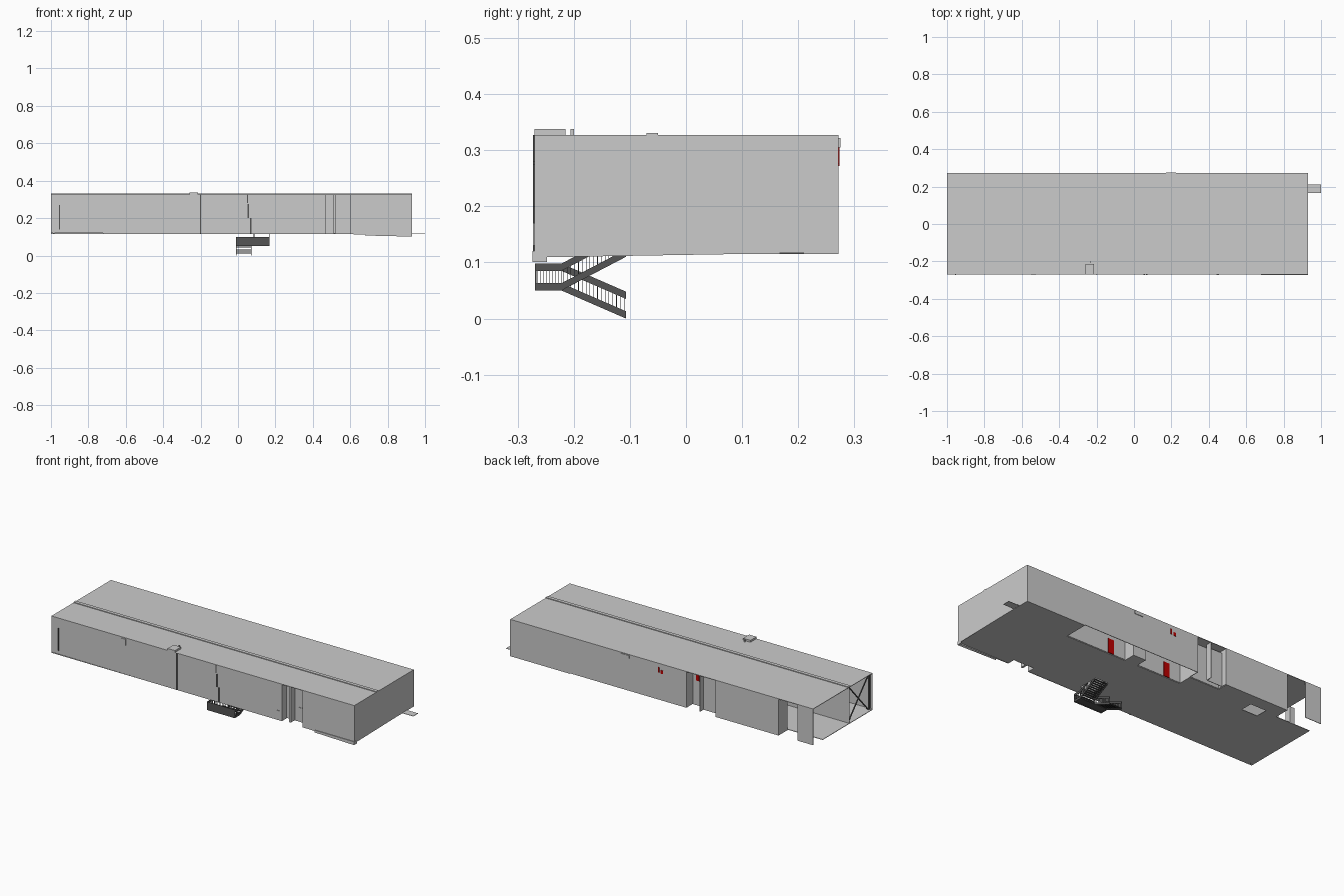
import bpy, bmesh
from mathutils import Vector

if "Cube" in bpy.data.objects:
    bpy.data.objects.remove(bpy.data.objects["Cube"])


def material(name, col):
    m = bpy.data.materials.new(name)
    m.diffuse_color = (*col, 1)
    m.use_nodes = True
    m.node_tree.nodes["Principled BSDF"].inputs["Base Color"].default_value = m.diffuse_color
    return m


RED = material("red", (0.5, 0.0, 0.0))
DARK = material("dark_metal", (0.09, 0.09, 0.09))


def finish(name, bm, mat=None):
    bmesh.ops.recalc_face_normals(bm, faces=bm.faces)
    me = bpy.data.meshes.new(name)
    bm.to_mesh(me)
    bm.free()
    ob = bpy.data.objects.new(name, me)
    if mat:
        me.materials.append(mat)
    bpy.context.collection.objects.link(ob)
    return ob


def add_box(bm, x0, x1, y0, y1, z0, z1):
    vs = bmesh.ops.create_cube(bm, size=1)["verts"]
    for v in vs:
        v.co = Vector(((x0 + x1) / 2 + v.co.x * (x1 - x0),
                       (y0 + y1) / 2 + v.co.y * (y1 - y0),
                       (z0 + z1) / 2 + v.co.z * (z1 - z0)))


def box(name, *dims, mat=None):
    bm = bmesh.new()
    add_box(bm, *dims)
    return finish(name, bm, mat)


def add_prism(bm, pts, axis, a, b):
    """Extrude a profile in xz (axis 'y') or yz (axis 'x') from a to b."""
    place = (lambda p, d: (p[0], d, p[1])) if axis == "y" else (lambda p, d: (d, p[0], p[1]))
    face = bm.faces.new([bm.verts.new(place(p, a)) for p in pts])
    new = bmesh.ops.extrude_face_region(bm, geom=[face])["geom"]
    off = Vector((0, b - a, 0)) if axis == "y" else Vector((b - a, 0, 0))
    for v in new:
        if isinstance(v, bmesh.types.BMVert):
            v.co += off


def prism(name, pts, axis, a, b, mat=None):
    bm = bmesh.new()
    add_prism(bm, pts, axis, a, b)
    return finish(name, bm, mat)


TOP, BASE, T = 0.327, 0.118, 0.003
F, B = -0.27, 0.272

# Roof with low seam ridge, hatch and vents
box("roof", -1, 0.93, F, B, TOP - T, TOP)
box("roof_ridge", -1, 0.93, -0.07, -0.05, TOP, 0.331)
box("roof_hatch", -0.26, -0.213, F, -0.215, TOP, 0.338)
box("roof_vent", -0.235, -0.229, -0.206, -0.2, TOP, 0.338)

# Floor slab in strips, leaving the stairwell and back openings free
bm = bmesh.new()
for x0, x1, y0, y1 in [
        (-1, 0.47, F, -0.22), (0.47, 0.6, -0.225, -0.22), (0.6, 0.93, F, -0.22),
        (-1, 0.085, -0.22, -0.1), (0.168, 0.93, -0.22, -0.1), (-1, 0.93, -0.1, 0.13),
        (-1, -0.78, 0.13, 0.185), (-0.78, -0.7, 0.13, B), (-0.7, -0.6, 0.2, B),
        (-0.6, -0.38, 0.13, B), (-0.38, -0.19, 0.13, 0.21), (0.09, 0.17, 0.13, 0.2),
        (0.55, 0.93, 0.13, B)]:
    add_box(bm, x0, x1, y0, y1, BASE - T, BASE)
finish("floor_slab", bm)

# Front walls with stepped lower edges
prism("front_wall", [(-1, 0.12), (-0.42, 0.118), (-0.42, 0.115), (0.47, 0.114),
                     (0.47, TOP), (-1, TOP)], "y", F, F + T)
prism("front_wall_right", [(0.6, 0.114), (0.93, 0.108), (0.93, TOP), (0.6, TOP)], "y", F, F + T)
prism("front_plinth", [(0.68, 0.107), (0.93, 0.101), (0.93, 0.12), (0.68, 0.12)],
      "y", -0.274, F)
box("side_plinth", 0.927, 0.931, -0.274, -0.248, 0.101, 0.12)

# Front niche
box("niche_back", 0.47, 0.6, -0.228, -0.225, BASE, TOP)
box("niche_side_left", 0.467, 0.47, F, -0.225, BASE, TOP)
box("niche_side_right", 0.6, 0.603, F, -0.225, BASE, TOP)
box("niche_column", 0.51, 0.522, -0.265, -0.228, BASE, TOP)
box("niche_door", 0.55, 0.585, -0.231, -0.228, BASE, 0.2)

# Right end wall and its small ledge
prism("right_wall", [(F, 0.109), (B, 0.118), (B, TOP), (F, TOP)], "x", 0.927, 0.93)
box("right_ledge", 0.93, 1.0, 0.167, 0.21, 0.116, 0.118)

# Back walls, with recesses between them
for i, (x0, x1) in enumerate([(-1, -0.9), (-0.78, -0.38), (-0.19, 0.93)]):
    box(f"back_wall_{i}", x0, x1, B - T, B, BASE, TOP)
box("back_recess_wall", -0.38, -0.19, 0.21, 0.213, BASE, TOP)
for x in (-0.38, -0.193, -0.28):
    box("back_recess_side", x, x + T, 0.21 if x != -0.28 else 0.24, B, BASE, TOP)
box("back_recess_panel", -0.38, -0.28, 0.237, 0.24, BASE, TOP - 0.015)
box("end_return_wall", -0.78, -0.777, 0.19, B, BASE, TOP)
box("end_cabinet", -0.9, -0.87, 0.15, 0.185, BASE, 0.21)

# Inner walls behind the back overhang
box("inner_wall", -0.19, 0.55, 0.13, 0.133, BASE, TOP)
box("inner_end_left", -0.193, -0.19, 0.13, B, BASE, TOP)
box("inner_end_right", 0.55, 0.553, 0.13, B, BASE, TOP)
box("inner_bay", 0.09, 0.17, 0.133, 0.2, BASE, TOP - T)
for x in (0.265, -0.1):
    box("red_door", x - 0.018, x + 0.018, 0.133, 0.137, BASE, 0.2, mat=RED)
box("recess_red_door", -0.235, -0.215, 0.213, 0.216, 0.26, 0.31, mat=RED)

# Long partition below the roof seam
box("partition", -1, 0.92, -0.062, -0.058, BASE, TOP - T)

# Cross brace at the open left end
bm = bmesh.new()
W = 0.004
y0, y1, z0, z1 = -0.255, -0.075, BASE, TOP - 0.01
for a, b in ((z0, z1), (z1, z0)):
    add_prism(bm, [(y0, a - W), (y1, b - W), (y1, b + W), (y0, a + W)], "x", -0.985, -0.98)
for y in (-0.262, -0.07):
    add_box(bm, -0.99, -0.98, y - W, y + W, z0, z1)
finish("end_cross_brace", bm, DARK)

# Small facade fittings
for x, za, zb in ((0.05, 0.28, TOP), (0.055, 0.2, 0.275), (0.068, 0.115, 0.2), (-0.2, 0.115, TOP),
                  (-0.955, 0.14, 0.27)):
    box("downpipe", x - 0.003, x + 0.003, F - 0.003, F, za, zb, mat=DARK)
box("front_wall_box", -0.55, -0.525, F - 0.003, F, 0.285, 0.32)
box("front_door_trim", 0.44, 0.455, F - 0.003, F, 0.13, 0.17)
box("back_vent", 0.17, 0.225, B, B + 0.003, 0.305, 0.322)
box("back_sign_upper", -0.02, -0.012, B, B + 0.002, 0.275, 0.305, mat=RED)
box("back_sign_lower", -0.045, -0.03, B, B + 0.002, 0.272, 0.292, mat=RED)


# Stair flights with stringers, handrails, balusters and treads
def flight(name, x0, x1, ya, za, yb, zb, steps=11):
    bm = bmesh.new()
    h, rail = 0.013, 0.035
    for x in (x0, x1 - 0.003):
        for up in (0, rail):
            add_prism(bm, [(ya, za + up), (yb, zb + up), (yb, zb + up + h), (ya, za + up + h)],
                      "x", x, x + 0.003)
        for i in range(17):
            t = (i + 0.5) / 17
            y, z = ya + (yb - ya) * t, za + (zb - za) * t
            add_box(bm, x + 0.001, x + 0.002, y - 0.0005, y + 0.0005, z + h, z + rail)
    dy = (yb - ya) / steps
    for i in range(steps):
        y, z = ya + dy * (i + 0.5), za + (zb - za) * (i + 0.5) / steps + 0.007
        add_box(bm, x0, x1, y - abs(dy) / 2, y + abs(dy) / 2, z, z + 0.002)
    finish(name, bm, DARK)


flight("lower_flight", -0.01, 0.072, -0.107, -0.0, -0.222, 0.05)
flight("upper_flight", 0.084, 0.168, -0.222, 0.05, -0.107, 0.11)

# Stair landing with railing on the sides and closed front
bm = bmesh.new()
add_box(bm, -0.01, 0.168, -0.268, -0.222, 0.053, 0.058)
add_box(bm, -0.01, 0.168, -0.269, -0.266, 0.05, 0.098)
for x in (-0.01, 0.165):
    for z in (0.05, 0.085):
        add_box(bm, x, x + 0.003, -0.268, -0.22, z, z + 0.013)
    for i in range(9):
        y = -0.265 + i * 0.0053
        add_box(bm, x + 0.001, x + 0.002, y - 0.0005, y + 0.0005, 0.06, 0.088)
finish("stair_landing", bm, DARK)
